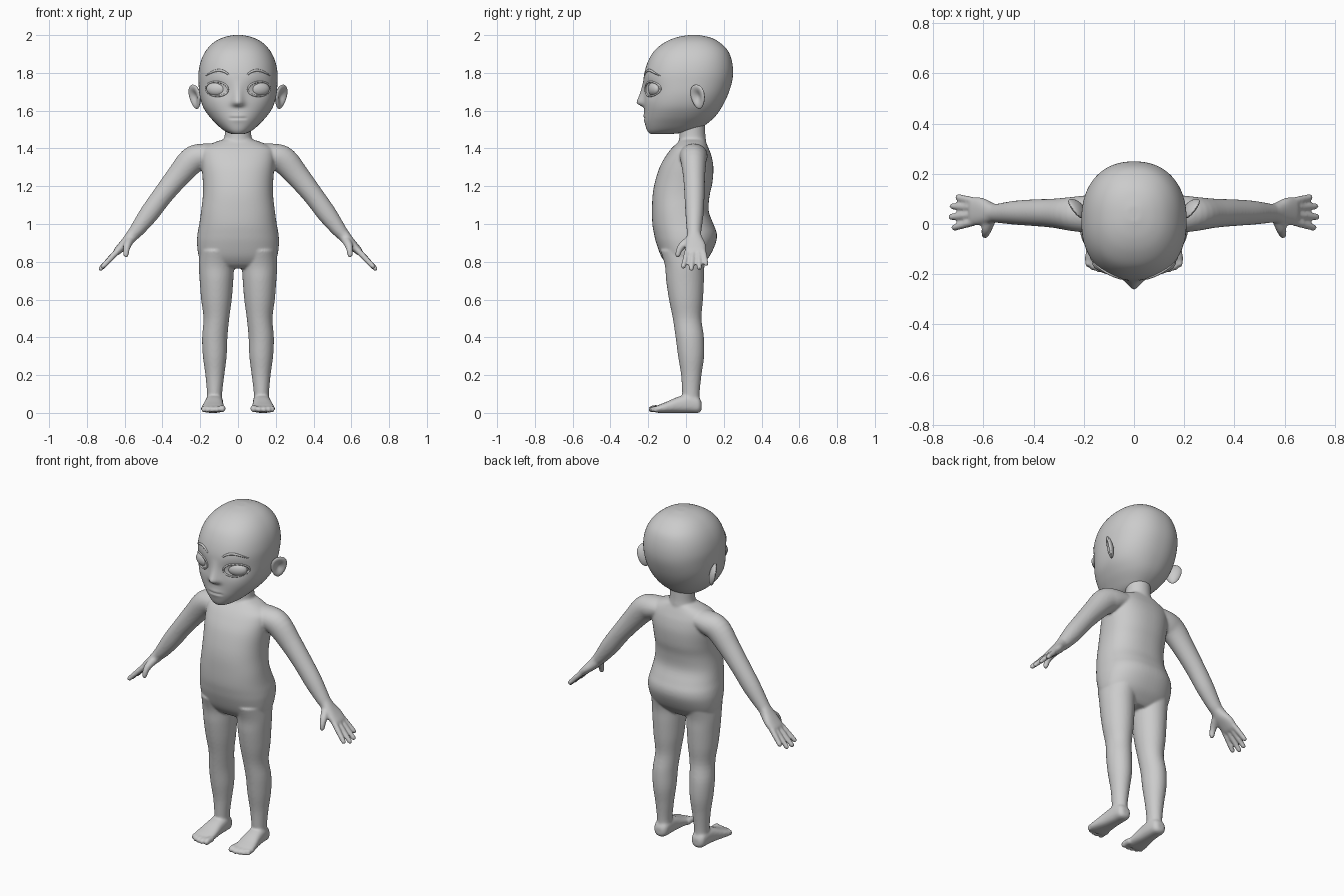
import bpy, bmesh
from math import sin, cos, pi, exp, hypot, radians
from mathutils import Vector, Matrix, Euler
from mathutils.bvhtree import BVHTree

if "Cube" in bpy.data.objects:
    bpy.data.objects.remove(bpy.data.objects["Cube"])

X, Y, Z = Vector((1, 0, 0)), Vector((0, 1, 0)), Vector((0, 0, 1))


def smooth_path(secs, sub):
    """Catmull-Rom through sections (x, y, z, radius_u, radius_v)."""
    p = [Vector(s) for s in secs]
    p = [p[0] * 2 - p[1]] + p + [p[-1] * 2 - p[-2]]
    out = []
    for a, b, c, d in zip(p, p[1:], p[2:], p[3:]):
        for i in range(sub):
            t = i / sub
            out.append(0.5 * (2 * b + (c - a) * t + (2 * a - 5 * b + 4 * c - d) * t * t
                              + (3 * b - a - 3 * c + d) * t ** 3))
    return out + [p[-2]]


def loft(bm, secs, side=Y, tangent=None, s=1, n=32, e=2.0, sub=4, tip=False):
    """Skin superellipse rings along a path; s = -1 mirrors to the other side."""
    path = smooth_path(secs, sub)
    frames = []
    for i, q in enumerate(path):
        a, b = path[max(i - 1, 0)], path[min(i + 1, len(path) - 1)]
        t = (tangent or (b - a).to_3d()).normalized()
        if not tangent:
            t = (Vector(b[:3]) - Vector(a[:3])).normalized()
        frames.append((Vector(q[:3]), t, q[3], q[4]))
    if tip:
        c, t, ru, rv = frames[-1]
        frames += [(c + t * ru * sin(radians(k)), t, ru * cos(radians(k)), rv * cos(radians(k)))
                   for k in (25, 50, 70, 85)]
    rings = []
    for c, t, ru, rv in frames:
        u = t.cross(side).normalized()
        v = u.cross(t)
        ring = []
        for k in range(n):
            ca, sa = cos(2 * pi * k / n), sin(2 * pi * k / n)
            ca = abs(ca) ** (2 / e) * (1 if ca > 0 else -1)
            sa = abs(sa) ** (2 / e) * (1 if sa > 0 else -1)
            co = c + u * max(ru, .001) * ca + v * max(rv, .001) * sa
            ring.append(bm.verts.new((co.x * s, co.y, co.z)))
        rings.append(ring)
    for r0, r1 in zip(rings, rings[1:]):
        for k in range(n):
            bm.faces.new((r0[k], r0[(k + 1) % n], r1[(k + 1) % n], r1[k]))
    bm.faces.new(rings[0])
    bm.faces.new(rings[-1])


def levels(rows):
    """Rows (z, half_width, front_y, back_y) to horizontal sections."""
    return [(0, (f + b) / 2, z, w, (b - f) / 2) for z, w, f, b in rows]


def finish(bm, name):
    bmesh.ops.recalc_face_normals(bm, faces=bm.faces)
    for f in bm.faces:
        f.smooth = True
    me = bpy.data.meshes.new(name)
    bm.to_mesh(me)
    bm.free()
    ob = bpy.data.objects.new(name, me)
    bpy.context.collection.objects.link(ob)
    return ob


# --- body: torso, neck, limbs, hands and feet fused into one skin
bm = bmesh.new()
loft(bm, levels([
    (.765, .12, -.07, .06), (.785, .18, -.10, .085), (.83, .208, -.132, .125),
    (.90, .217, -.158, .158), (.95, .214, -.17, .163), (1.0, .205, -.178, .145),
    (1.07, .195, -.18, .12), (1.15, .186, -.177, .125), (1.22, .186, -.165, .14),
    (1.30, .192, -.14, .145), (1.36, .195, -.107, .135), (1.40, .185, -.077, .12),
    (1.43, .13, -.045, .107), (1.447, .08, -.03, .10)]), tangent=Z, n=64, e=2.3)
loft(bm, levels([(1.38, .09, -.05, .11), (1.44, .076, -.038, .106), (1.48, .07, -.034, .102),
                 (1.56, .07, -.034, .10)]), tangent=Z, n=40)

fingers = [(.012, (.715, -.014, .775)), (.038, (.727, .028, .764)),
           (.065, (.722, .071, .768)), (.088, (.700, .106, .79))]
toes = [(.083, -.180, .018), (.112, -.186, .014), (.138, -.182, .0135),
        (.162, -.174, .0125), (.183, -.160, .012)]
for s in (1, -1):
    # arm
    loft(bm, [(.10, .04, 1.375, .05, .07), (.185, .04, 1.36, .066, .074),
              (.245, .04, 1.335, .072, .068), (.32, .043, 1.25, .062, .058),
              (.40, .045, 1.15, .054, .053), (.47, .045, 1.055, .051, .048),
              (.53, .043, .975, .040, .040), (.555, .043, .945, .034, .037),
              (.585, .043, .91, .029, .040)], s=s)
    # palm, fingers, thumb
    loft(bm, [(.555, .043, .945, .032, .036), (.58, .045, .915, .030, .045),
              (.61, .05, .885, .025, .055), (.64, .05, .855, .020, .055),
              (.65, .05, .845, .013, .05)], s=s, e=2.4)
    for y0, tip in fingers:
        a, b = Vector((.625, y0, .87)), Vector(tip)
        loft(bm, [(*a.lerp(b, t), r, r) for t, r in ((0, .016), (.5, .0155), (1, .0135))],
             s=s, n=16, tip=True)
    loft(bm, [(.572, .02, .915, .024, .024), (.586, -.018, .887, .021, .021),
              (.591, -.036, .862, .017, .017), (.593, -.044, .836, .014, .014)],
         s=s, side=X, n=16, tip=True)
    # leg
    loft(bm, [(.11, -.01, .86, .095, .125), (.114, -.007, .78, .094, .105),
              (.114, -.005, .70, .089, .10), (.114, 0, .60, .081, .09),
              (.1145, .006, .50, .068, .076), (.123, .02, .40, .067, .075),
              (.123, .027, .30, .063, .069), (.1225, .028, .20, .050, .054),
              (.124, .026, .10, .040, .046), (.124, .030, .04, .042, .046)], tangent=-Z, s=s)
    # foot and toes
    loft(bm, [(.125, .083, .036, .022, .022), (.125, .065, .042, .040, .042),
              (.125, .02, .05, .046, .05), (.128, -.04, .043, .050, .043),
              (.132, -.10, .030, .058, .030), (.134, -.14, .022, .062, .022),
              (.133, -.163, .018, .055, .016)], side=Z, tangent=-Y, s=s, e=2.5)
    for x, y, r in toes:
        loft(bm, [(x, -.13, .022, r, r), (x, -.165, .024, r, r), (x, y, r + .003, r, r)],
             side=Z, s=s, n=16, tip=True)
body = finish(bm, "body")
mod = body.modifiers.new("fuse", 'REMESH')
mod.mode, mod.voxel_size, mod.use_smooth_shade = 'VOXEL', .0065, True
mod = body.modifiers.new("soften", 'SMOOTH')
mod.factor, mod.iterations = .5, 6

# --- head with sculpted nose, eye sockets and lips
bm = bmesh.new()
loft(bm, levels([
    (1.476, .03, -.185, -.08), (1.483, .052, -.197, -.02), (1.50, .082, -.208, .06),
    (1.53, .115, -.216, .11), (1.57, .152, -.220, .155), (1.62, .185, -.222, .19),
    (1.68, .203, -.224, .22), (1.75, .209, -.226, .243), (1.81, .208, -.218, .249),
    (1.87, .194, -.197, .241), (1.92, .168, -.165, .22), (1.96, .130, -.115, .18),
    (1.985, .085, -.06, .135), (1.998, .035, 0, .08), (2.0, .004, .03, .05)]),
    tangent=Z, n=128, e=2.25, sub=7)


def bump(*d):
    return exp(-sum(k * k for k in d))


for v in bm.verts:
    x, y, z = v.co
    if y > 0:
        continue
    t = min(max((1.77 - z) / .12, 0), 1)
    fall = min(max((z - 1.612) / .03, 0), 1)
    nose = .038 * t ** 1.6 * fall * fall * (3 - 2 * fall) * bump(x / (.016 + .014 * t))
    socket = .017 * bump((abs(x) - .112) / .06, (z - 1.715) / .045)
    lips = .007 * bump(x / .045, (z - 1.56) / .022)
    mouth = .007 * bump((z - 1.56) / .006) * bump((x / .045) ** 3)
    v.co.y += socket + mouth - nose - lips
bmesh.ops.recalc_face_normals(bm, faces=bm.faces)
face = BVHTree.FromBMesh(bm)
finish(bm, "head")


def on_face(x, z):
    return face.ray_cast(Vector((x, -1, z)), Y)[0]


def ridge(name, pts, r, closed=False, taper=None):
    """Raised strip following the face surface."""
    cu = bpy.data.curves.new(name, 'CURVE')
    cu.dimensions, cu.bevel_depth, cu.bevel_resolution = '3D', r, 3
    cu.use_fill_caps = True
    sp = cu.splines.new('POLY')
    sp.points.add(len(pts) - 1)
    for i, (x, z) in enumerate(pts):
        sp.points[i].co = (*on_face(x, z), 1)
        sp.points[i].radius = taper(i / (len(pts) - 1)) if taper else 1
    sp.use_cyclic_u, sp.use_smooth = closed, True
    ob = bpy.data.objects.new(name, cu)
    bpy.context.collection.objects.link(ob)


for s, label in ((1, "left"), (-1, "right")):
    # eyeball
    bm = bmesh.new()
    bmesh.ops.create_uvsphere(bm, u_segments=32, v_segments=20, radius=1)
    c = on_face(.112 * s, 1.715) + Vector((0, .012, 0))
    bm.transform(Matrix.LocRotScale(c, Euler((0, 0, s * radians(20))), (.058, .028, .038)))
    finish(bm, label + "_eyeball")
    # eyelid rim and eyebrow
    ridge(label + "_eyelid", [(s * (.112 + .059 * cos(a)), 1.715 + .038 * sin(a) + .003 * cos(a))
                              for a in (2 * pi * k / 40 for k in range(40))], .005, True)
    ridge(label + "_eyebrow", [(s * (.05 + .122 * t), 1.79 + .026 * sin(pi * t ** .85) - .006 * t)
                               for t in (k / 16 for k in range(17))], .007,
          taper=lambda t: .35 + .65 * sin(pi * min(1, t * .85 + .15)))
    # dished ear
    bm = bmesh.new()
    bmesh.ops.create_uvsphere(bm, u_segments=40, v_segments=28, radius=1)
    for v in bm.verts:
        x, y, z = v.co
        r = hypot(y, z)
        dish = .026 * bump(r / .6) if x > 0 else .006 * (1 - r * r)
        v.co = (.018 * x - dish, .045 * y * (1 + .22 * z), .066 * z)
    bm.transform(Matrix.Translation((.229, .062, 1.673))
                 @ Euler((0, radians(12), radians(-38))).to_matrix().to_4x4())
    bm.transform(Matrix.Diagonal((s, 1, 1, 1)))
    finish(bm, label + "_ear")
